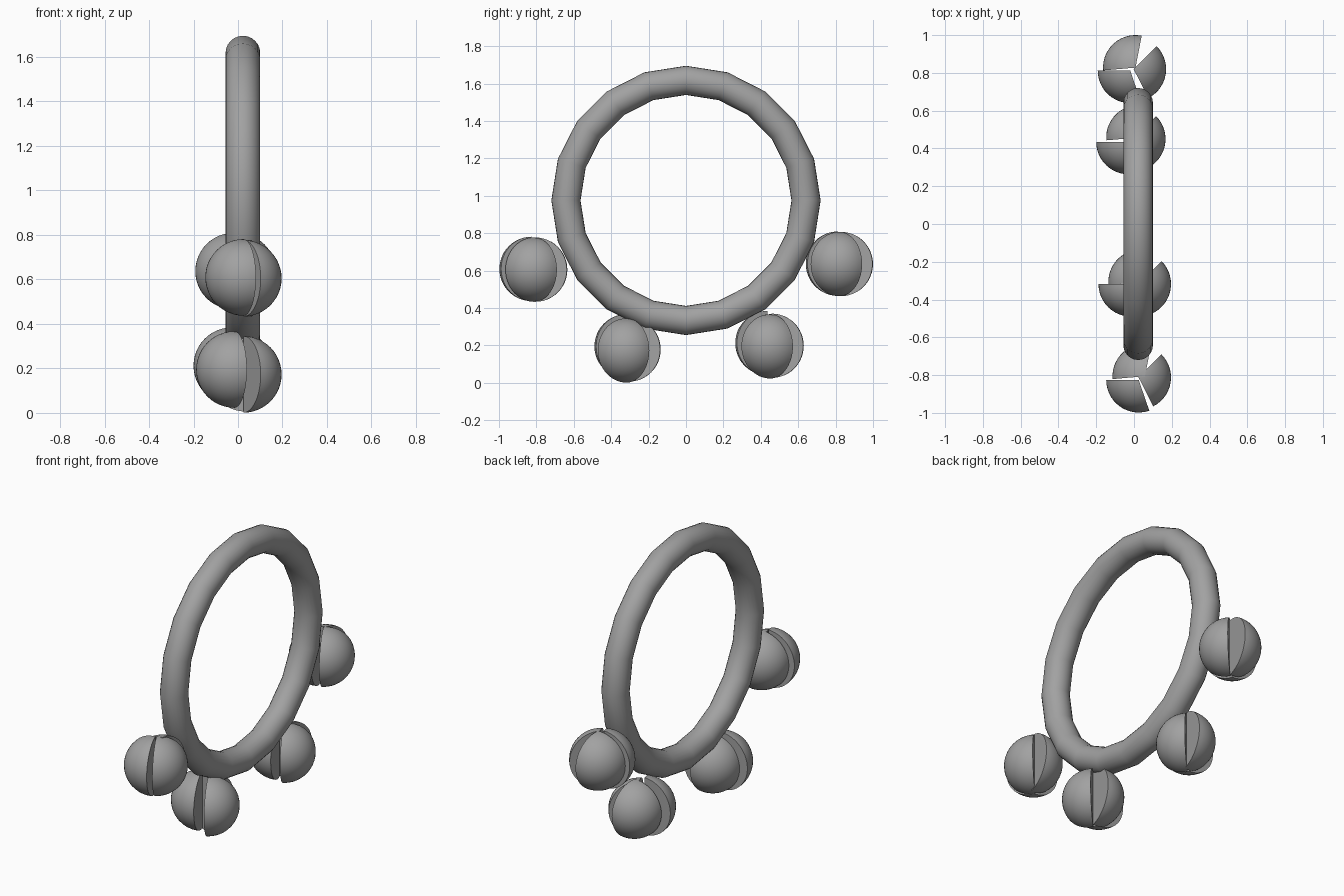
import bpy, bmesh
from math import sin, cos, pi, radians

if "Cube" in bpy.data.objects:
    bpy.data.objects.remove(bpy.data.objects["Cube"])

grey = bpy.data.materials.new("plain_grey")
grey.diffuse_color = (0.36, 0.36, 0.36, 1)
grey.use_nodes = True
grey.node_tree.nodes["Principled BSDF"].inputs["Base Color"].default_value = grey.diffuse_color

R = 0.172  # bell radius


def finish(obj):
    obj.data.materials.append(grey)
    bpy.ops.object.select_all(action='DESELECT')
    obj.select_set(True)
    bpy.context.view_layer.objects.active = obj
    bpy.ops.object.shade_smooth_by_angle(angle=radians(35))


def wedge(name, centre, start, end, cols=14, rows=24):
    """Solid sphere segment between two vertical cutting planes."""
    bm = bmesh.new()
    top, bottom = bm.verts.new((0, 0, R)), bm.verts.new((0, 0, -R))
    arcs = []
    for i in range(cols + 1):
        a = radians(start + (end - start) * i / cols)
        mid = []
        for j in range(1, rows):
            t = pi * j / rows
            mid.append(bm.verts.new((R * sin(t) * cos(a), R * sin(t) * sin(a), R * cos(t))))
        arcs.append([top] + mid + [bottom])
    for a, b in zip(arcs, arcs[1:]):
        for j in range(rows):
            quad = [a[j], a[j + 1], b[j + 1], b[j]]
            bm.faces.new(list(dict.fromkeys(quad)))
    # flat cut faces
    bm.faces.new(arcs[0][::-1])
    bm.faces.new(arcs[-1])
    bmesh.ops.recalc_face_normals(bm, faces=bm.faces)
    mesh = bpy.data.meshes.new(name)
    bm.to_mesh(mesh)
    bm.free()
    obj = bpy.data.objects.new(name, mesh)
    obj.location = centre
    bpy.context.collection.objects.link(obj)
    finish(obj)


# Ring standing upright in the side plane
bpy.ops.mesh.primitive_torus_add(major_segments=20, minor_segments=24,
                                 major_radius=0.642, minor_radius=0.078,
                                 location=(0.022, 0, 0.975), rotation=(0, pi / 2, 0))
ring = bpy.context.object
ring.name = "ring"
finish(ring)

# Split bells: centres of the front, back and side segments
bells = {
    "back_upper_bell": ((-0.02, 0.812, 0.637), (0.008, 0.828, 0.635), (-0.002, 0.82, 0.635)),
    "back_lower_bell": ((-0.028, 0.435, 0.212), (0.025, 0.458, 0.198), (-0.005, 0.45, 0.195)),
    "front_lower_bell": ((-0.016, -0.318, 0.195), (0.036, -0.307, 0.178), (0.024, -0.318, 0.173)),
    "front_upper_bell": ((0.025, -0.826, 0.609), (0.058, -0.806, 0.605), (0.024, -0.812, 0.605)),
}
for name, (front, back, side) in bells.items():
    wedge(name + "_front_segment", front, 180, 289)
    wedge(name + "_back_segment", back, 79, 185)
    wedge(name + "_side_segment", side, -63, 45)
